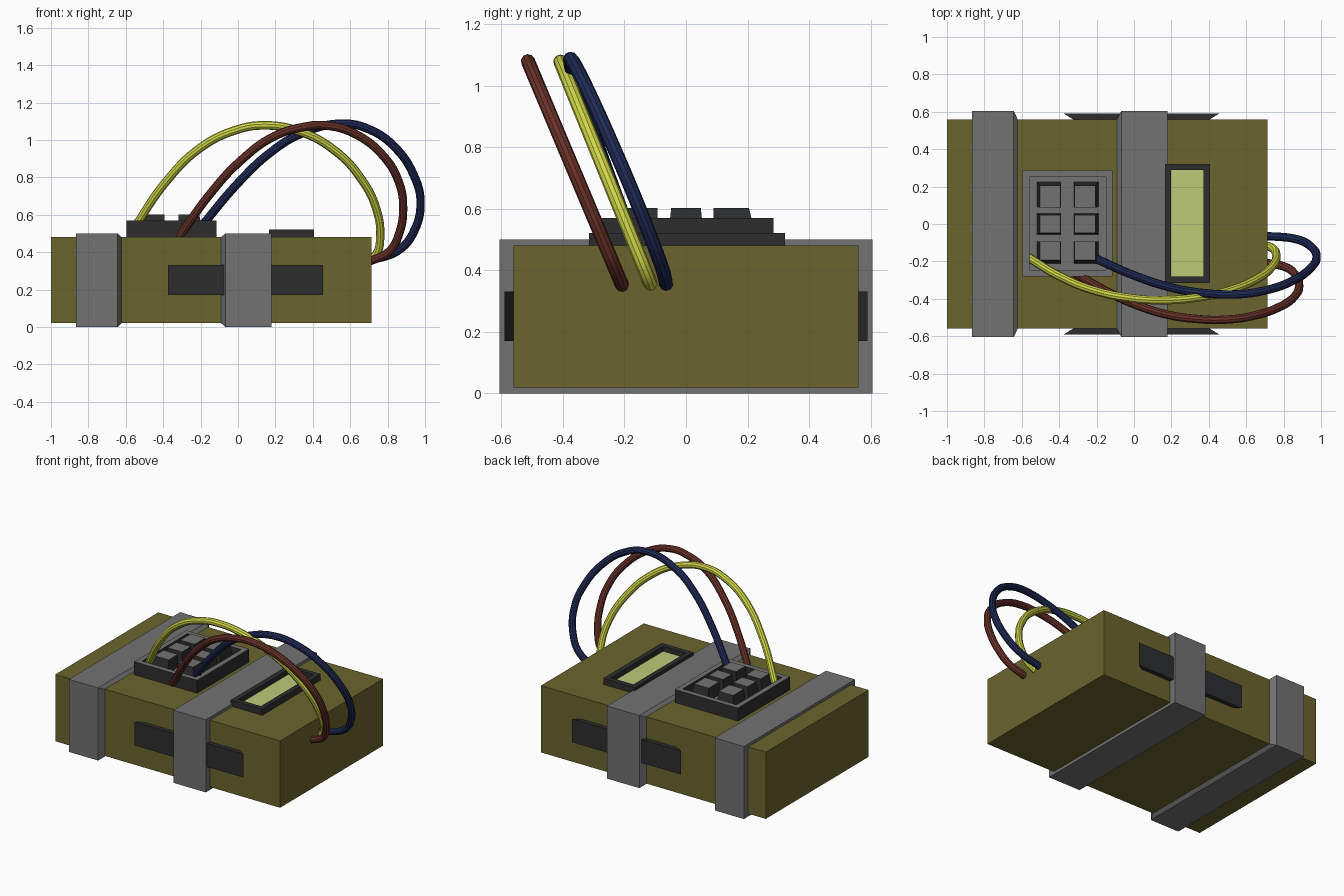
import bpy, bmesh

old = bpy.data.objects.get("Cube")
if old:
    bpy.data.objects.remove(old, do_unlink=True)


def material(name, *rgb):
    m = bpy.data.materials.new(name)
    m.use_nodes = True
    m.diffuse_color = (*rgb, 1)
    m.node_tree.nodes["Principled BSDF"].inputs["Base Color"].default_value = (*rgb, 1)
    return m


olive = material("olive", .147, .129, .026)
grey = material("grey", .168, .168, .168)
dark = material("charcoal", .026, .027, .028)
lime = material("screen_green", .51, .6, .19)
yellow = material("yellow", .64, .68, .065)
red = material("brick_red", .147, .032, .022)
blue = material("navy", .014, .024, .095)


def ring_z(x0, x1, y0, y1, z, inset=0):
    """Horizontal rectangle."""
    x0, x1, y0, y1 = x0 + inset, x1 - inset, y0 + inset, y1 - inset
    return [(x0, y0, z), (x1, y0, z), (x1, y1, z), (x0, y1, z)]


def ring_x(x, half_y, z0, z1):
    """Rectangle standing across the x axis."""
    return [(x, -half_y, z0), (x, half_y, z0), (x, half_y, z1), (x, -half_y, z1)]


def loft(name, rings, mats, rule=None, closed=False):
    """Skin a stack of rectangles; closed joins last to first, otherwise the ends are capped."""
    bm = bmesh.new()
    loops = [[bm.verts.new(p) for p in r] for r in rings]
    pairs = list(zip(loops, loops[1:])) + ([(loops[-1], loops[0])] if closed else [])
    for a, b in pairs:
        for i in range(4):
            j = (i + 1) % 4
            bm.faces.new((a[i], a[j], b[j], b[i]))
    if not closed:
        bm.faces.new(loops[0][::-1])
        bm.faces.new(loops[-1])
    bmesh.ops.recalc_face_normals(bm, faces=bm.faces)
    bm.normal_update()
    if rule:
        for f in bm.faces:
            f.material_index = int(rule(f))
    mesh = bpy.data.meshes.new(name)
    bm.to_mesh(mesh)
    bm.free()
    for m in mats:
        mesh.materials.append(m)
    ob = bpy.data.objects.new(name, mesh)
    bpy.context.collection.objects.link(ob)
    return ob


def faces_up(f):
    return f.normal.z > .7


# Main block
body = (-1, .713, -.56, .56)
loft("body", [ring_z(*body, .02), ring_z(*body, .48)], [olive])

# Straps wrapped around the block, each with one sloped edge
for name, inner0, outer0, outer1, inner1 in (
        ("outer_strap", -.865, -.865, -.643, -.622),
        ("middle_strap", -.09, -.068, .178, .178)):
    loft(name, [ring_x(inner0, .56, .02, .48), ring_x(outer0, .605, 0, .5),
                ring_x(outer1, .605, 0, .5), ring_x(inner1, .56, .02, .48)],
         [grey], closed=True)

# Side plates that flare outward
for name, s in (("front_plate", -1), ("back_plate", 1)):
    rings = [[(a, s * y, .17), (b, s * y, .17), (b, s * y, .332), (a, s * y, .332)]
             for y, a, b in ((.55, -.31, .39), (.59, -.375, .455))]
    loft(name, rings, [dark])


def tray(name, rect, top, floor, rim, mats, rule):
    loft(name, [ring_z(*rect, .47), ring_z(*rect, top), ring_z(*rect, top, rim),
                ring_z(*rect, floor, rim)], mats, rule)


# Keypad housing and its six tapered keys
tray("keypad", (-.595, -.115, -.28, .285), .57, .515, .035, [dark, grey], faces_up)
centre_x = -.355
for row, (y, half) in enumerate(((.158, .068), (0, .058), (-.153, .06))):
    for col, dx in enumerate((-.1, .1)):
        rings = []
        for z, pull, shrink in ((.51, 1, 0), (.602, .93, .01)):
            cx, cy, hx, hy = centre_x + dx * pull, y * pull, .065 - shrink, half - shrink
            rings.append(ring_z(cx - hx, cx + hx, cy - hy, cy + hy, z))
        loft(f"key_{row}_{col}", rings, [dark, grey], faces_up)

# Display with a sunken screen
tray("display", (.165, .405, -.315, .322), .522, .487, .034, [dark, lime],
     lambda f: faces_up(f) and f.calc_center_median().z < .5)


def wire(name, mat, y_end, slope, skew, path):
    """Round cable lying in a tilted plane, given by its x-z path."""
    cu = bpy.data.curves.new(name, "CURVE")
    cu.dimensions = "3D"
    cu.bevel_depth, cu.bevel_resolution, cu.resolution_u = .023, 3, 8
    cu.use_fill_caps = True
    sp = cu.splines.new("BEZIER")
    sp.bezier_points.add(len(path) - 1)
    for p, (x, z) in zip(sp.bezier_points, path):
        p.co = (x, y_end + slope * (z - .35) + skew * (x - .71), z)
        p.handle_left_type = p.handle_right_type = "AUTO"
    ob = bpy.data.objects.new(name, cu)
    bpy.context.collection.objects.link(ob)
    cu.materials.append(mat)
    bpy.ops.object.select_all(action="DESELECT")
    ob.select_set(True)
    bpy.context.view_layer.objects.active = ob
    bpy.ops.object.convert(target="MESH")
    bpy.ops.object.shade_smooth_by_angle()


# Cables looping from the keypad to the end of the block
wire("yellow_wire", yellow, -.113, -.405, 0, [
    (-.56, .52), (-.39, .77), (-.205, .955), (-.02, 1.05), (.14, 1.078), (.33, 1.045),
    (.515, .945), (.66, .79), (.74, .63), (.76, .47), (.74, .39), (.69, .345)])
wire("red_wire", red, -.207, -.42, 0, [
    (-.32, .475), (-.15, .71), (.01, .885), (.195, 1.02), (.355, 1.07), (.46, 1.078),
    (.62, 1.035), (.785, .905), (.865, .76), (.883, .64), (.865, .51), (.81, .405), (.69, .345)])
wire("blue_wire", blue, -.062, -.414, .055, [
    (-.21, .52), (.01, .78), (.17, .93), (.33, 1.03), (.555, 1.087), (.705, 1.055),
    (.84, .96), (.945, .8), (.976, .665), (.945, .52), (.865, .415), (.69, .35)])
